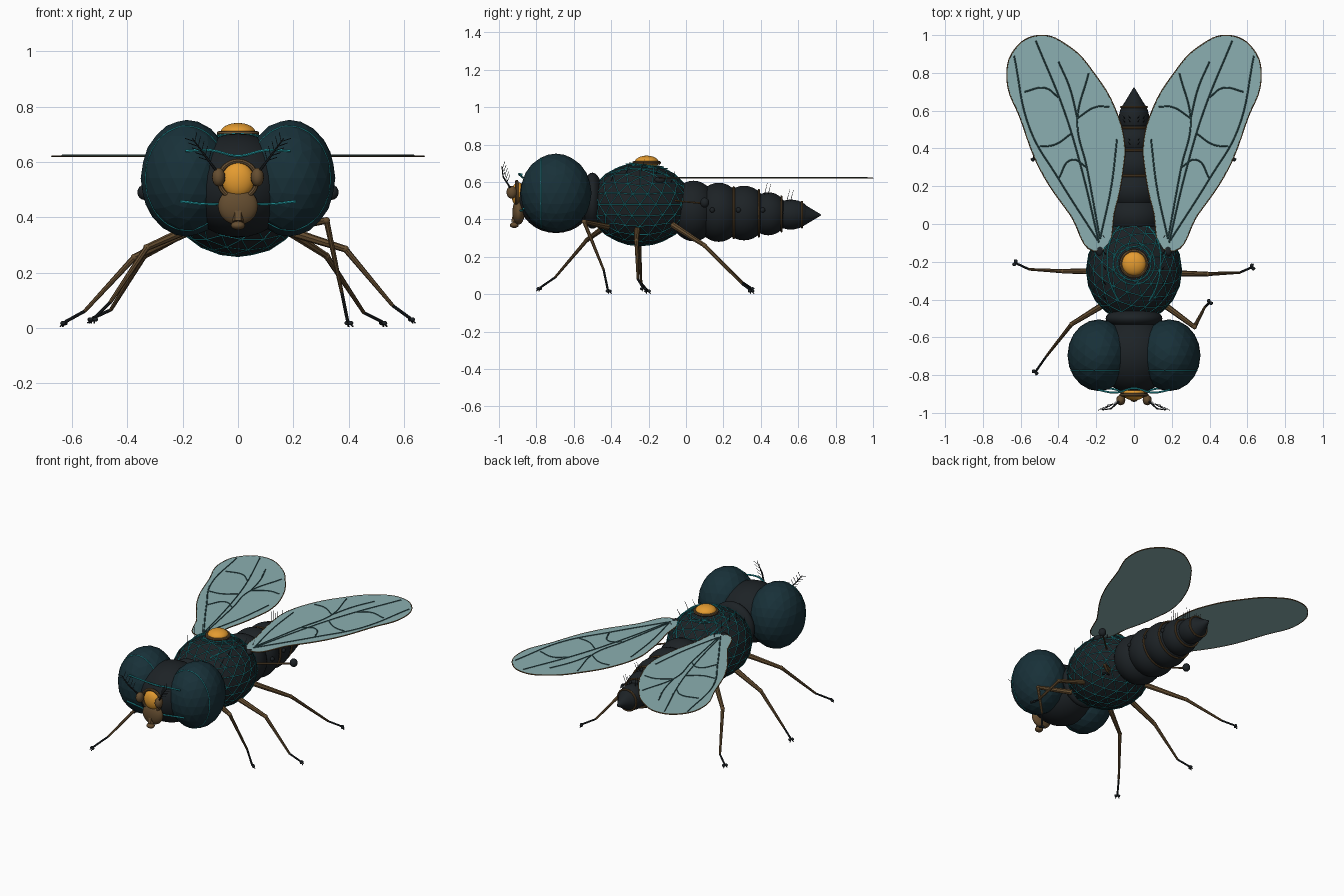
import bpy, math, random
from mathutils import Vector, Matrix

if "Cube" in bpy.data.objects:
    bpy.data.objects.remove(bpy.data.objects["Cube"])

random.seed(3)


def mat(name, r, g, b):
    m = bpy.data.materials.new(name)
    m.diffuse_color = (r, g, b, 1)
    m.use_nodes = True
    m.node_tree.nodes["Principled BSDF"].inputs["Base Color"].default_value = m.diffuse_color
    return m


DARK = mat("dark shell", .012, .016, .019)
EYE = mat("eye shell", .009, .03, .04)
TEAL = mat("teal trim", .02, .38, .42)
VEIN = mat("vein", .03, .09, .095)
WING = mat("wing membrane", .26, .43, .44)
BRONZE = mat("bronze", .13, .075, .03)
AMBER = mat("amber", .78, .33, .03)


def finish(ob, name, m, smooth=True):
    ob.name = name
    ob.data.materials.clear()
    ob.data.materials.append(m)
    if smooth and ob.type == 'MESH':
        bpy.ops.object.shade_smooth_by_angle(angle=math.radians(40))
    return ob


def ball(name, c, r, m, rot=(0, 0, 0), seg=32):
    bpy.ops.mesh.primitive_uv_sphere_add(segments=seg, ring_count=seg // 2, location=c, rotation=rot)
    bpy.context.object.scale = r
    return finish(bpy.context.object, name, m)


def ico(name, c, r, m, sub=3):
    bpy.ops.mesh.primitive_ico_sphere_add(subdivisions=sub, radius=1, location=c)
    ob = bpy.context.object
    ob.data.transform(Matrix.Diagonal((*r, 1)))
    return finish(ob, name, m, False)


def ring(name, c, R, r, m, rot=(0, 0, 0), scale=(1, 1, 1)):
    bpy.ops.mesh.primitive_torus_add(location=c, rotation=rot, major_radius=R, minor_radius=r,
                                     major_segments=48, minor_segments=8)
    bpy.context.object.scale = scale
    return finish(bpy.context.object, name, m)


def curve(name, lines, m, radius, radii=None, smooth=False, closed=False, fill=0, res=1):
    """Tubes along several point lists, or a filled flat outline when fill > 0."""
    cu = bpy.data.curves.new(name, 'CURVE')
    cu.dimensions = '2D' if fill else '3D'
    cu.bevel_depth, cu.bevel_resolution, cu.resolution_u = radius, res, 8
    cu.use_fill_caps = not fill
    if fill:
        cu.fill_mode, cu.extrude = 'BOTH', fill
    for pts in lines:
        sp = cu.splines.new('BEZIER' if smooth else 'POLY')
        arr = sp.bezier_points if smooth else sp.points
        arr.add(len(pts) - 1)
        for i, p in enumerate(pts):
            if smooth:
                arr[i].co = p
                arr[i].handle_left_type = arr[i].handle_right_type = 'AUTO'
            else:
                arr[i].co = (*p, 1)
            if radii:
                arr[i].radius = radii[i]
        sp.use_cyclic_u = closed
    ob = bpy.data.objects.new(name, cu)
    bpy.context.collection.objects.link(ob)
    bpy.ops.object.select_all(action='DESELECT')
    ob.select_set(True)
    bpy.context.view_layer.objects.active = ob
    bpy.ops.object.convert(target='MESH')
    return finish(bpy.context.object, name, m)


RX = (math.pi / 2, 0, 0)

# Thorax with triangular wire lattice
TC, TR = Vector((0, -.245, .48)), Vector((.253, .272, .222))
ico("thorax", TC, TR, DARK)
lattice = ico("thorax_lattice", TC, TR, TEAL)
w = lattice.modifiers.new("wire", 'WIREFRAME')
w.thickness, w.offset = .004, 0


def on_thorax(x, y, lift=.004):
    u, v = x / TR.x, (y - TC.y) / TR.y
    return (x, y, TC.z + TR.z * math.sqrt(max(0, 1 - u * u - v * v)) + lift)


# Dorsal amber lamp
ball("back_lamp", (0, -.21, .705), (.064, .064, .036), AMBER)
ring("back_lamp_rim", (0, -.21, .703), .068, .009, BRONZE)
for R in (.09, .11):
    pts = [on_thorax(R * math.cos(a), -.21 + R * math.sin(a)) for a in [i * math.pi / 16 for i in range(32)]]
    curve("back_halo", [pts], TEAL, .003, closed=True)
curve("thorax_stripes", [[on_thorax(s * x, y) for x, y in
      ((.08, -.41), (.12, -.33), (.14, -.22), (.13, -.1), (.07, 0))] for s in (-1, 1)], TEAL, .004, smooth=True)

# Abdomen segments, bands and tip
for i, (y, z, r) in enumerate(((.04, .445, .162), (.175, .438, .158), (.31, .434, .146),
                               (.44, .43, .115), (.56, .426, .08))):
    ball(f"abdomen_segment_{i+1}", (0, y, z), (r, .13 if i < 3 else .105, r), DARK)
for y, z, r in ((.255, .436, .136), (.39, .433, .124), (.51, .429, .093), (.62, .426, .068)):
    ring("abdomen_band", (0, y, z), r, .006, BRONZE, RX)
bpy.ops.mesh.primitive_cone_add(vertices=24, radius1=.062, radius2=.002, depth=.1,
                                location=(0, .673, .424), rotation=(-math.pi / 2, 0, 0))
finish(bpy.context.object, "abdomen_tip", DARK)

# Head, eyes and face
ball("head", (0, -.695, .515), (.2, .203, .188), DARK)
ball("neck", (0, -.5, .5), (.15, .06, .15), DARK)
for s in (-1, 1):
    ico("eye", (s * .186, -.695, .541), (.166, .19, .211), EYE)
    ring("eye_ring", (s * .186, -.775, .541), 1, .018, TEAL, RX, (.148, .188, .15))
    ball("antenna_base", (s * .07, -.932, .545), (.024, .028, .034), BRONZE, seg=16)
    # feathered antenna
    a, b = Vector((s * .08, -.94, .57)), Vector((s * .165, -.985, .685))
    hairs = []
    for t in (.3, .45, .6, .75, .9):
        p = a.lerp(b, t)
        hairs += [[p, p + Vector((s * .035, -.005, .012))], [p, p + Vector((-s * .008, .012, .035))]]
    curve("antenna", [[a, a.lerp(b, .5) + Vector((0, -.015, 0)), b]], DARK, .004, (1.3, 1, .5))
    curve("antenna_hairs", hairs, DARK, .0015, res=0)
curve("brow_line", [[(-.19, -.878, .64), (-.1, -.893, .642), (0, -.87, .622), (.1, -.893, .642), (.19, -.878, .64)]],
      TEAL, .005, smooth=True)
curve("cheek_line", [[(-.21, -.868, .457), (-.12, -.872, .448), (0, -.9, .45), (.12, -.872, .448), (.21, -.868, .457)]],
      TEAL, .005, smooth=True)
ball("face_lamp", (0, -.898, .535), (.058, .036, .064), AMBER)
ring("face_lamp_rim", (0, -.905, .535), .068, .009, BRONZE, RX)
ball("snout", (0, -.895, .44), (.072, .033, .068), BRONZE)
curve("proboscis", [[(0, -.905, .44), (0, -.918, .385)]], BRONZE, .02)
ball("proboscis_tip", (0, -.918, .37), (.026, .024, .016), BRONZE, seg=16)

# Wings with rim and veins
OUT = ((.185, -.143), (.1, .08), (.058, .29), (.05, .42), (.1, .61), (.206, .79), (.34, .936), (.5, .998),
       (.63, .926), (.672, .767), (.6, .555), (.497, .29), (.34, .053))
VEINS = (((.185, -.1), (.28, .3), (.37, .6), (.52, .97)), ((.19, -.09), (.4, .24), (.55, .5), (.635, .89)),
         ((.18, -.08), (.25, .3), (.3, .54), (.24, .8)), ((.3, .56), (.34, .72), (.4, .86)),
         ((.3, .56), (.2, .62), (.13, .62)), ((.4, .67), (.47, .72), (.58, .7)),
         ((.25, .3), (.33, .34), (.4, .24)), ((.33, .48), (.42, .42), (.5, .41)), ((.18, -.08), (.12, .2), (.09, .45)))
for s in (-1, 1):
    wing = curve("wing", [[(s * x, y, 0) for x, y in OUT]], WING, 0, smooth=True, closed=True, fill=.002)
    wing.location.z = .621
    curve("wing_rim", [[(s * x, y, .621) for x, y in OUT]], BRONZE, .0035, smooth=True, closed=True)
    curve("wing_veins", [[(s * x, y, .623) for x, y in v] for v in VEINS], VEIN, .004, smooth=True)
    ball("wing_joint", (s * .18, -.14, .61), (.022, .03, .018), DARK, seg=16)
    # balancer below each wing
    curve("balancer_stalk", [[(s * .17, -.06, .5), (s * .34, .1, .485)]], BRONZE, .005)
    ball("balancer", (s * .34, .1, .49), (.024, .024, .027), DARK, seg=16)
    # abdomen breathing pores
    for y, x in ((.14, .155), (.28, .14), (.41, .112)):
        ball("pore", (s * x, y, .45), (.012, .014, .014), DARK, seg=12)

# Legs: hip, knee, ankle, toe
LEGS = {
    "front_left": ((-.15, -.42, .37), (-.33, -.53, .29), (-.464, -.7, .09), (-.52, -.78, .035)),
    "front_right": ((.15, -.42, .36), (.32, -.545, .388), (.375, -.44, .13), (.397, -.418, .022)),
    "middle_left": ((-.18, -.25, .35), (-.375, -.25, .255), (-.555, -.24, .06), (-.624, -.208, .022)),
    "middle_right": ((.18, -.26, .35), (.388, -.265, .285), (.56, -.257, .08), (.622, -.23, .035)),
    "hind_left": ((-.15, -.07, .37), (-.34, .1, .26), (-.46, .3, .065), (-.525, .345, .035)),
    "hind_right": ((.15, -.07, .37), (.32, .1, .26), (.455, .3, .055), (.52, .345, .022)),
}
for n, pts in LEGS.items():
    h, k, a, t = map(Vector, pts)
    curve(n + "_thigh", [[h, k]], BRONZE, .016, (1.1, .75), res=2)
    curve(n + "_shin", [[k, a]], BRONZE, .011, (1, .6), res=2)
    curve(n + "_ankle", [[a, t]], DARK, .006, res=2)
    ball(n + "_knee", k, (.013, .013, .013), BRONZE, seg=12)
    d = (t - a)
    d.z = 0
    d.normalize()
    side = Vector((-d.y, d.x, 0))
    for q in (-1, 1):
        c = t + side * q * .009 + d * .006
        ball(n + "_pad", (c.x, c.y, t.z - .005), (.01, .01, .008), DARK, seg=12)
        curve(n + "_claw", [[t, t + d * .016 + side * q * .012 + Vector((0, 0, -.018))]], DARK, .003)

# Bristles on thorax and abdomen
hair = []
for s in (-1, 1):
    for y in (-.4, -.32, -.24, -.16, -.08):
        p = Vector(on_thorax(s * .15, y, 0))
        hair.append([p, p + Vector((s * .015, .02, .05 + random.random() * .015))])
    for y, z in ((.42, .535), (.44, .535), (.54, .5), (.56, .5)):
        for x in (.02, .05):
            p = Vector((s * x, y, z))
            hair.append([p, p + Vector((s * .01, .015, .06))])
curve("bristles", hair, DARK, .002, (1, .4), res=0)
